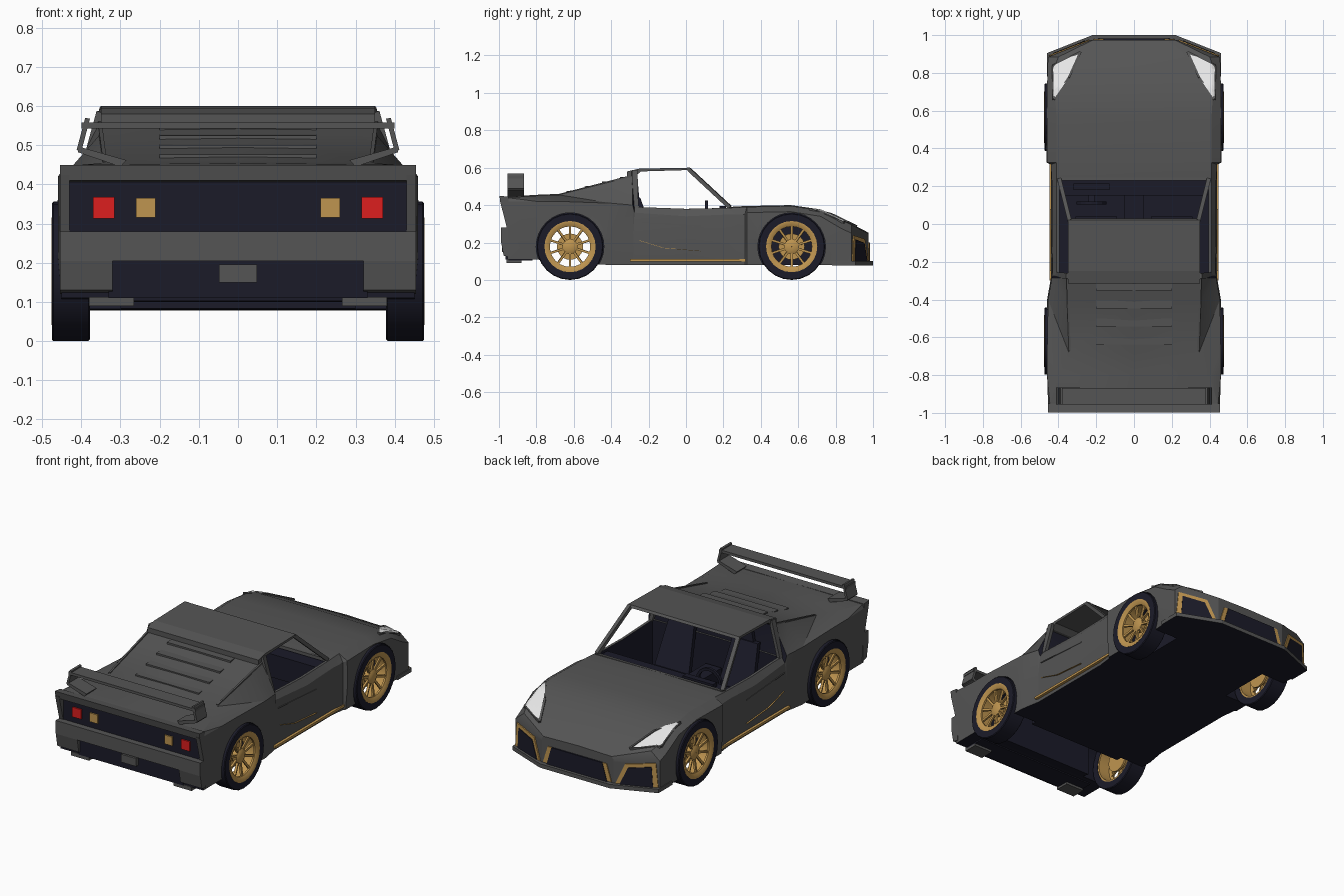
import bpy, bmesh, math
from mathutils import Vector
from mathutils.bvhtree import BVHTree

if "Cube" in bpy.data.objects:
    bpy.data.objects.remove(bpy.data.objects["Cube"])

def material(name, rgb):
    m = bpy.data.materials.new(name)
    m.diffuse_color = (*rgb, 1)
    m.use_nodes = True
    m.node_tree.nodes["Principled BSDF"].inputs["Base Color"].default_value = m.diffuse_color
    return m

GREY = material("body grey", (0.09, 0.09, 0.09))
NAVY = material("dark navy", (0.011, 0.011, 0.022))
GOLD = material("gold", (0.52, 0.3, 0.08))
RED = material("tail red", (0.72, 0.013, 0.013))
WHITE = material("headlight white", (0.8, 0.8, 0.8))

def mesh(name, verts, faces, *mats, index=0, tri=False):
    bm = bmesh.new()
    vs = [bm.verts.new(v) for v in verts]
    for f in faces:
        bm.faces.new([vs[i] for i in f]).material_index = index
    if tri:
        bmesh.ops.triangulate(bm, faces=bm.faces[:])
    bmesh.ops.recalc_face_normals(bm, faces=bm.faces[:])
    me = bpy.data.meshes.new(name)
    bm.to_mesh(me)
    bm.free()
    for m in mats:
        me.materials.append(m)
    ob = bpy.data.objects.new(name, me)
    bpy.context.collection.objects.link(ob)
    return ob

def prism(name, pts, vec, *mats, **kw):
    n = len(pts)
    verts = [Vector(p) for p in pts] + [Vector(p) + Vector(vec) for p in pts]
    faces = [range(n), range(n, 2 * n)]
    faces += [(i, (i + 1) % n, n + (i + 1) % n, n + i) for i in range(n)]
    return mesh(name, verts, faces, *mats, **kw)

def box(name, x, y, z, *mats, **kw):
    pts = [(x[0], y[0], z[0]), (x[1], y[0], z[0]), (x[1], y[1], z[0]), (x[0], y[1], z[0])]
    return prism(name, pts, (0, 0, z[1] - z[0]), *mats, **kw)

def bar(name, a, b, w, h, mat):
    a, b = Vector(a), Vector(b)
    q = (b - a).to_track_quat('Z', 'Y')
    pts = [a + q @ Vector((i * w / 2, j * h / 2, 0)) for i, j in ((-1, -1), (1, -1), (1, 1), (-1, 1))]
    return prism(name, pts, b - a, mat)

def lathe(name, prof, mat, n=24):
    """Ring around the x axis from a closed (x, radius) profile."""
    m = len(prof)
    verts = [(x, r * math.cos(2 * math.pi * k / n), r * math.sin(2 * math.pi * k / n))
             for k in range(n) for x, r in prof]
    faces = [(k * m + i, k * m + (i + 1) % m, (k + 1) % n * m + (i + 1) % m, (k + 1) % n * m + i)
             for k in range(n) for i in range(m)]
    return mesh(name, verts, faces, mat)

def smooth(ob, angle=30):
    bpy.ops.object.select_all(action='DESELECT')
    ob.select_set(True)
    bpy.context.view_layer.objects.active = ob
    bpy.ops.object.shade_smooth_by_angle(angle=math.radians(angle))

# Body: y, bottom z, half widths (bottom, middle, shoulder), shoulder z, top half width, top z
stations = [
    (-.955, .11, .45, .455, .455, .42, .445, .44), (-.80, .11, .45, .46, .46, .42, .40, .45),
    (-.68, .09, .45, .46, .46, .42, .345, .455), (-.40, .08, .45, .46, .455, .41, .355, .525),
    (-.285, .08, .43, .44, .435, .40, .355, .555), (-.275, .08, .43, .44, .43, .36, .41, .39),
    (0, .08, .43, .44, .435, .34, .41, .38), (.23, .08, .43, .44, .435, .35, .41, .385),
    (.315, .08, .44, .44, .44, .35, .41, .39), (.325, .08, .45, .462, .46, .36, .41, .39),
    (.56, .08, .45, .465, .46, .365, .41, .395), (.72, .08, .45, .46, .46, .34, .42, .372),
    (.83, .08, .455, .458, .458, .275, .42, .322), (.885, .08, .455, .455, .455, .25, .40, .295),
    (.975, .08, .225, .225, .225, .235, .215, .248)]
verts, faces = [], []
for y, zb, xb, xm, xs, zs, xt, zt in stations:
    half = [(xb, zb), (xm, .22), (xs, zs), (xt, zt)]
    verts += [(x, y, z) for x, z in half] + [(0, y, zt + .005)] + [(-x, y, z) for x, z in half[::-1]]
N = 9
for s in range(len(stations) - 1):
    faces += [(s * N + i, s * N + (i + 1) % N, (s + 1) * N + (i + 1) % N, (s + 1) * N + i) for i in range(N)]
faces += [range(N), range(len(verts) - N, len(verts))]
body = mesh("body", verts, faces, GREY, NAVY, tri=True)
for p in body.data.polygons:  # dark floor, tail panel and cabin bulkhead
    c, n = p.center, p.normal
    if (n.z < -.9 and c.z < .13) or n.y < -.95 or (n.y > .9 and -.3 < c.y < -.26):
        p.material_index = 1
surface = BVHTree.FromPolygons([v.co for v in body.data.vertices], [p.vertices[:] for p in body.data.polygons])

# Cut the cabin, the wheel wells and the open space between the rear wheels
def well(x0, x1, y, r=.181):
    pts = [(x0, y + r * math.cos(a * math.pi / 16), .178 + r * math.sin(a * math.pi / 16)) for a in range(32)]
    return prism("wheel_well_cutter", pts, (x1 - x0, 0, 0), GREY, NAVY, index=1)

cutters = [box("cabin_cutter", (-.395, .395), (-.265, .232), (.11, .7), GREY, NAVY, index=1),
           well(.3, .6, -.62), well(-.6, -.3, -.62), well(.3, .6, .565), well(-.6, -.3, .565),
           box("axle_cutter", (-.4, .4), (-.74, -.5), (0, .3), GREY, NAVY, index=1)]
bpy.context.view_layer.objects.active = body
for c in cutters:
    mod = body.modifiers.new("cut", 'BOOLEAN')
    mod.operation, mod.solver, mod.object = 'DIFFERENCE', 'EXACT', c
    bpy.ops.object.modifier_apply(modifier=mod.name)
    bpy.data.objects.remove(c)
smooth(body, 25)

# Roof and windscreen pillars
roof = [(-.315, .552), (-.315, .58), (-.25, .595), (.02, .6), (.03, .588), (-.24, .58), (-.27, .556)]
prism("roof", [(-.35, y, z) for y, z in roof], (.7, 0, 0), GREY)
for s in (1, -1):
    bar("windscreen_pillar", (s * .34, .015, .592), (s * .395, .235, .388), .022, .02, GREY)
    bar("rear_pillar", (s * .35, -.275, .585), (s * .405, -.27, .385), .03, .02, GREY)
    bar("sail_edge", (s * .353, -.29, .556), (s * .34, -.67, .457), .01, .01, GREY)
box("windscreen_base", (-.4, .4), (.23, .245), (.375, .391), GREY)

# Engine cover slats
for i in range(4):
    y = -.31 - i * .095
    z = .549 - i * .0247
    prism("engine_slat", [(-.2, y, z + .003), (-.2, y - .043, z + .001), (-.2, y - .043, z - .012), (-.2, y, z - .005)],
          (.4, 0, 0), GREY)

# Rear wing
box("wing_blade", (-.4, .4), (-.955, -.868), (.543, .558), GREY)
for s in (1, -1):
    prism("wing_end", [(s * .378, -.955, .568), (s * .39, -.955, .57), (s * .412, -.955, .488), (s * .40, -.955, .484)],
          (0, .09, 0), GREY)
    prism("wing_foot", [(s * .408, -.955, .497), (s * .408, -.955, .482), (s * .30, -.955, .445), (s * .285, -.955, .462)],
          (0, .09, 0), GREY)

# Tail: lip, bumper, lights, exhausts
prism("tail_lip", [(-.455, -.998, .45), (-.455, -.95, .445), (-.455, -.95, .405), (-.455, -.99, .41)], (.91, 0, 0), GREY)
box("bumper_band", (-.455, .455), (-.99, -.94), (.205, .28), GREY)
box("bumper_recess", (-.33, .33), (-.965, -.95), (.11, .21), NAVY)
box("rear_diffuser", (-.38, .38), (-.95, -.82), (.103, .13), NAVY)
box("plate_holder", (-.048, .048), (-.985, -.96), (.15, .195), GREY)
for s in (1, -1):
    prism("tail_fin", [(s * .43, -.995, .424), (s * .43, -.95, .424), (s * .43, -.95, .28), (s * .43, -.958, .28)],
          (s * .025, 0, 0), GREY)
    prism("bumper_corner", [(s * .32, -.99, .21), (s * .32, -.94, .21), (s * .32, -.94, .12), (s * .32, -.975, .13)],
          (s * .135, 0, 0), GREY)
    box("tail_light", (s * .315, s * .37), (-.963, -.95), (.313, .368), RED)
    box("indicator", (s * .21, s * .26), (-.963, -.95), (.315, .365), GOLD)
    box("exhaust", (s * .265, s * .38), (-.96, -.88), (.09, .112), GREY)

# Front splitter with a dark underside, and gold-framed intakes
splitter = prism("splitter", [(-.46, .78, .078), (.46, .78, .078), (.46, .905, .078), (.22, 1, .078), (-.22, 1, .078),
                              (-.46, .905, .078)], (0, 0, .022), GREY, NAVY)
for p in splitter.data.polygons:
    p.material_index = int(p.normal.z < -.9)
prism("centre_intake_frame", [(-.215, .974, .105), (.215, .974, .105), (.185, .974, .2), (-.185, .974, .2)], (0, .006, 0), GOLD)
prism("centre_intake", [(-.19, .974, .1), (.19, .974, .1), (.16, .974, .201), (-.16, .974, .201)], (0, .009, 0), NAVY)
outer = [(.03, .102), (.08, .238), (.74, .218), (.95, .102)]
inner = [(.14, .101), (.17, .216), (.68, .198), (.86, .101)]
for s in (1, -1):
    for name, pts, d, m in (("corner_intake_frame", outer, .006, GOLD), ("corner_intake", inner, .009, NAVY)):
        prism(name, [(s * (.455 - .23 * t), .885 + .09 * t, z) for t, z in pts],
              (s * d * .364, d * .931, 0), m)

# Headlights laid on the bonnet surface
def on_body(x, y, lift):
    hit = surface.ray_cast(Vector((x, y, 1)), Vector((0, 0, -1)))[0]
    return Vector((x, y, (hit.z if hit else .28) + lift))

for s in (1, -1):
    corners = [(.284, .91), (.428, .838), (.425, .66), (.345, .775)]
    lamp = mesh("headlight", [(s * x, y, 0) for x, y in corners], [(0, 1, 2, 3)], WHITE)
    bm = bmesh.new()
    bm.from_mesh(lamp.data)
    bmesh.ops.subdivide_edges(bm, edges=bm.edges[:], cuts=7, use_grid_fill=True)
    for v in bm.verts:
        v.co = on_body(v.co.x, v.co.y, .005)
    for f in bm.faces:
        f.normal_update()
        if f.normal.z < 0:
            f.normal_flip()
    bm.to_mesh(lamp.data)
    bm.free()
    for i in range(4):
        a, b = corners[i], corners[(i + 1) % 4]
        bar("headlight_rim", on_body(s * a[0], a[1], .004), on_body(s * b[0], b[1], .004), .012, .012, GREY)

# Side trim: sill stripe and thin ledges on the doors
for s in (1, -1):
    box("sill_stripe", (s * .43, s * .447), (-.3, .318), (.098, .111), GOLD)
    door = [(-.25, .212), (-.12, .172), (.08, .155)]
    for (y0, z0), (y1, z1) in zip(door, door[1:]):
        prism("door_ledge", [(s * .432, y0, z0), (s * .432, y1, z1), (s * .432, y1, z1 - .002), (s * .432, y0, z0 - .002)],
              (s * .012, 0, 0), GOLD)
    bar("door_crease", (s * .437, -.26, .31), (s * .438, .08, .287), .005, .005, GREY)

# Wheels
tire = [(.378, .136), (.378, .174), (.382, .178), (.471, .178), (.475, .174), (.475, .136)]
rim = [(.38, .126), (.38, .137), (.476, .137), (.476, .126), (.466, .108), (.455, .108), (.45, .126)]
hub = [(.425, .001), (.425, .04), (.452, .04), (.46, .025), (.46, .001)]
disc = [(.40, .001), (.40, .07), (.412, .07), (.412, .001)]
for s in (1, -1):
    for y in (-.62, .565):
        for name, prof, m in (("tire", tire, NAVY), ("rim", rim, GOLD), ("hub", hub, GOLD), ("brake_disc", disc, GOLD)):
            ob = lathe(name, [(s * x, r) for x, r in prof], m)
            ob.location = (0, y, .178)
            smooth(ob)
        for k in range(10):
            a = math.radians(36 * k + 18)
            c, d = math.cos(a), math.sin(a)
            bar("spoke", (s * .446, y + .03 * c, .178 + .03 * d), (s * .458, y + .116 * c, .178 + .116 * d), .012, .012, GOLD)

# Interior: seats, dashboard, steering wheel
for s in (1, -1):
    box("seat_cushion", (s * .09, s * .31), (-.2, .04), (.11, .2), NAVY)
    prism("seat_back", [(s * .09, -.15, .18), (s * .31, -.15, .18), (s * .28, -.245, .44), (s * .12, -.245, .44)], (0, -.025, 0), NAVY)
    prism("headrest", [(s * .15, -.25, .43), (s * .25, -.25, .43), (s * .235, -.255, .5), (s * .165, -.255, .5)], (0, -.02, 0), NAVY)
box("dashboard", (-.39, .39), (.15, .232), (.24, .372), NAVY)
box("instrument_hood", (-.32, -.13), (.18, .215), (.37, .395), NAVY)
box("centre_tunnel", (-.05, .05), (-.25, .15), (.11, .24), NAVY)
wheel = lathe("steering_wheel", [(-.008, .065), (.008, .065), (.008, .08), (-.008, .08)], NAVY, 16)
wheel.location, wheel.rotation_euler = (-.225, .11, .345), (0, 0, math.pi / 2)
bar("steering_column", (-.225, .11, .345), (-.225, .16, .33), .03, .03, NAVY)
bar("steering_spoke", (-.295, .11, .345), (-.155, .11, .345), .014, .014, NAVY)
